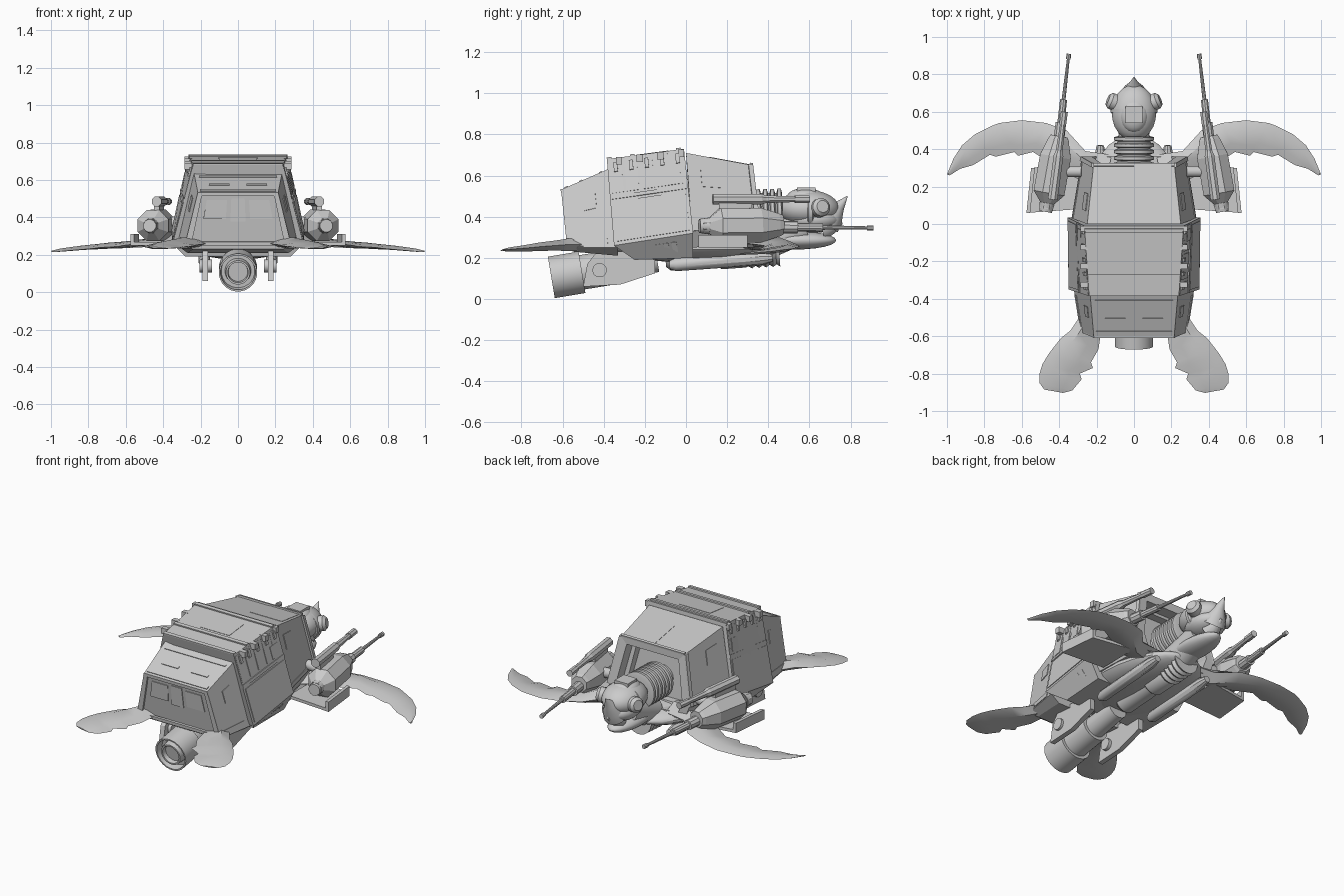
import bpy, bmesh, math
from mathutils import Vector

if "Cube" in bpy.data.objects:
    bpy.data.objects.remove(bpy.data.objects["Cube"])

grey = bpy.data.materials.new("light_grey")
grey.use_nodes = True
grey.diffuse_color = (0.6, 0.6, 0.6, 1)
grey.node_tree.nodes["Principled BSDF"].inputs["Base Color"].default_value = (0.6, 0.6, 0.6, 1)


def loft(name, rings, smooth=False, mirror=False):
    """Skin a chain of equal-length rings and cap both ends."""
    bm = bmesh.new()
    rows = [[bm.verts.new(p) for p in ring] for ring in rings]
    n = len(rows[0])
    for r, s in zip(rows, rows[1:]):
        for i in range(n):
            bm.faces.new((r[i], r[(i + 1) % n], s[(i + 1) % n], s[i]))
    bm.faces.new(rows[0])
    bm.faces.new(rows[-1])
    bmesh.ops.recalc_face_normals(bm, faces=bm.faces)
    mesh = bpy.data.meshes.new(name)
    bm.to_mesh(mesh)
    bm.free()
    mesh.materials.append(grey)
    ob = bpy.data.objects.new(name, mesh)
    bpy.context.collection.objects.link(ob)
    if mirror:
        ob.modifiers.new("mirror", 'MIRROR').use_mirror_merge = False
    if smooth:
        bpy.ops.object.select_all(action='DESELECT')
        ob.select_set(True)
        bpy.context.view_layer.objects.active = ob
        bpy.ops.object.shade_smooth_by_angle(angle=math.radians(35))
    return ob


def lathe(name, start, end, profile, n=24, smooth=True, mirror=False, squash=1):
    """Turn (fraction along axis, radius) pairs around the line start-end."""
    a, b = Vector(start), Vector(end)
    d = (b - a).normalized()
    up = Vector((0, 0, 1)) if abs(d.z) < 0.9 else Vector((0, 1, 0))
    side = d.cross(up).normalized()
    up = side.cross(d)
    rings = []
    for t, r in profile:
        ang = [2 * math.pi * (i + 0.5) / n for i in range(n)]
        rings.append([a.lerp(b, t) + r * (side * math.cos(k) + up * squash * math.sin(k)) for k in ang])
    return loft(name, rings, smooth, mirror)


def ovoid(name, centre, size):
    """Ellipsoid stretched along y."""
    c, (sx, sy, sz) = Vector(centre), size
    prof = [(0.5 - 0.5 * math.cos(math.pi * i / 12), sx * max(0.02, math.sin(math.pi * i / 12))) for i in range(13)]
    return lathe(name, c - Vector((0, sy, 0)), c + Vector((0, sy, 0)), prof, squash=sz / sx)


def both(half):
    """Complete a half cross-section into a closed ring."""
    return [Vector(p) for p in half] + [Vector((-x, y, z)) for x, y, z in reversed(half)]


def panel(name, quad, u0, u1, v0, v1, mirror=True, h=0.008):
    """Thin raised plate lying on a quad, in quad fractions."""
    a, b, c, d = [Vector(p) for p in quad]
    n = (b - a).cross(d - a).normalized()
    pts = [a.lerp(b, u).lerp(d.lerp(c, u), v) for u, v in ((u0, v0), (u1, v0), (u1, v1), (u0, v1))]
    return loft(name, [[p - n * 0.004 for p in pts], [p + n * (h - 0.004) for p in pts]], mirror=mirror)


def box(name, lo, hi, mirror=False):
    (x, y, z), (X, Y, Z) = lo, hi
    return loft(name, [[(x, y, k), (X, y, k), (X, Y, k), (x, Y, k)] for k in (z, Z)], mirror=mirror)


# Shell modules: half sections listed roof, eave, floor
rear_a = [(.215, -.6, .535), (.285, -.57, .25), (.24, -.55, .23)]
rear_b = [(.235, -.37, .635), (.325, -.33, .25), (.27, -.33, .21)]
mid_a = [(.24, -.385, .68), (.35, -.35, .26), (.28, -.25, .19)]
mid_b = [(.265, -.01, .73), (.355, .035, .32), (.29, .035, .2)]
fore_a = [(.25, 0, .71), (.33, .03, .33), (.28, .03, .25)]
fore_b = [(.215, .325, .65), (.275, .36, .36), (.24, .36, .27)]
loft("rear_shell", [both(rear_a), both(rear_b)])
loft("middle_shell", [both(mid_a), both(mid_b)])
centre = Vector((0, .34, .44))
rim = [centre + (p - centre) * 0.82 for p in both(fore_b)]
for p, q in zip(rim, both(fore_b)):
    p.y = q.y
loft("front_shell", [both(fore_a), both(fore_b), rim, [p - Vector((0, .22, 0)) for p in rim]])
frame = [centre + (p - centre) * 0.72 for p in both(fore_b)]
loft("doorway_frame", [[p + Vector((0, dy, 0)) for p in ring]
     for ring, dy in ((rim, -.12), (rim, -.07), (frame, -.07), (frame, -.12))])


def flip(p):
    return (-p[0], p[1], p[2])


def wall(a, b):
    return (a[1], b[1], b[0], a[0])


def roof(a, b):
    return (flip(a[0]), a[0], b[0], flip(b[0]))


# Wall plates, windows and doors
rw, mw, fw = wall(rear_a, rear_b), wall(mid_a, mid_b), wall(fore_a, fore_b)
panel("rear_side_window", rw, .4, .65, .55, .77)
panel("rear_side_skirt", rw, .0, .8, .02, .12)
panel("middle_door", mw, .04, .96, .04, .5)
panel("middle_upper_rail", mw, .0, 1, .53, .57)
panel("middle_square_hatch", mw, .75, .92, .6, .78)
for i in range(5):
    panel(f"upper_slat_{i}", mw, .02 + i * .2, .18 + i * .2, .6, .97, h=.005)
    panel(f"upper_vent_{i}", mw, .08 + i * .2, .13 + i * .2, .84, .95, h=.014)
skirt = (mid_a[2], mid_b[2], mid_b[1], mid_a[1])
for i in range(3):
    panel(f"skirt_vent_{i}", skirt, .48 + i * .11, .55 + i * .11, .3, .75)
panel("front_side_window", fw, .2, .48, .58, .83)
panel("front_side_trim", fw, .0, 1, .0, .06)
panel("front_corner_post", fw, .93, 1, .0, 1, h=.016)

# Roof plates
rr, mr, fr = roof(rear_a, rear_b), roof(mid_a, mid_b), roof(fore_a, fore_b)
panel("rear_roof_trim", rr, .03, .97, .03, .12, False)
panel("rear_roof_bar", rr, .05, .95, .78, .84, False)
panel("rear_roof_slot", rr, .6, .85, .35, .42)
for i, v in enumerate((.0, .3, .9)):
    panel(f"roof_strip_{i}", mr, 0, 1, v, v + .06, False, .012)
panel("middle_roof_hatch", mr, .3, .7, .42, .8, False, .006)
panel("front_roof_plate", fr, .5, .96, .35, .95, False, .006)
panel("front_roof_lip", fr, 0, 1, .95, 1, False, .014)
for i in range(4):
    y = -.34 + i * .1
    box(f"roof_edge_lug_{i}", (.245, y, .655 + i * .012), (.285, y + .03, .69 + i * .012), True)

# Tail face: frame, door and two slanted windows
tail = (flip(rear_a[1]), rear_a[1], rear_a[0], flip(rear_a[0]))
panel("tail_top_trim", tail, 0, 1, .93, 1, False, .014)
panel("tail_bottom_trim", tail, 0, 1, .0, .07, False, .014)
panel("tail_side_trim", tail, .94, 1, .07, .93, h=.012)
panel("tail_door", tail, .42, .58, .45, .88, False)
window = [tail[0], tail[1], tail[2], tail[3]]
panel("tail_window", window, .63, .87, .5, .85)

# Belly, engine and underside tubes
ovoid("belly", (0, .06, .25), (.27, .42, .075))
lathe("engine", (0, -.655, .105), (0, -.14, .19),
      [(.05, .03), (.05, .052), (0, .055), (0, .065), (.09, .07), (.09, .09), (0, .094), (0, .103),
       (.29, .103), (.29, .085), (.62, .085), (.62, .065), (1, .06)])
lathe("belly_tube", (0, -.1, .2), (0, .47, .24),
      [(0, .045), (.04, .065), (.45, .065), (.47, .075), (.68, .075)] +
      [(.7 + i * .03, .07 + .012 * (i % 2)) for i in range(10)])
strut = [(-.5, .06), (-.48, .17), (-.43, .235), (-.3, .23), (-.15, .19), (-.15, .125), (-.32, .07)]
loft("engine_struts", [[(x, y, z) for y, z in strut] for x in (.16, .19)], mirror=True)
lathe("strut_hubs", (.14, -.42, .14), (.205, -.42, .14), [(0, .035), (1, .035)], 16, mirror=True)
lathe("belly_pipes", (.18, -.08, .165), (.18, .42, .2), [(0, .02), (.06, .032), (.9, .032), (1, .02)], 10, mirror=True)

# Neck with ribs, head, jaw and beak
ribs = [(0, .07), (.4, .075)]
for i in range(6):
    t = .42 + i * .095
    ribs += [(t, .088), (t + .015, .108), (t + .06, .108), (t + .075, .088)]
lathe("ribbed_neck", (0, .12, .42), (0, .48, .43), ribs)
ovoid("head", (0, .595, .44), (.12, .15, .09))
ovoid("crown", (0, .58, .495), (.075, .09, .045))
box("crown_plate", (-.045, .54, .52), (.045, .63, .543))
ovoid("cheeks", (0, .62, .385), (.105, .13, .065))
ovoid("chin", (0, .53, .285), (.085, .2, .045))
lathe("throat", (0, .36, .27), (0, .58, .35), [(0, .09), (1, .075)])
lathe("beak", (0, .68, .37), (0, .785, .5), [(0, .075), (.3, .06), (.6, .03), (1, .002)], 16)
lathe("lower_beak", (0, .66, .34), (0, .76, .37), [(0, .06), (.6, .035), (1, .006)], 12)
lathe("brow_band", (0, .59, .43), (0, .62, .43), [(0, .118), (.2, .126), (.8, .126), (1, .116)], squash=.78)
lathe("eye_guards", (.09, .645, .44), (.14, .665, .45), [(0, .045), (.7, .045), (1, .03)], 16, mirror=True)


# Flippers: each station is leading x, y, trailing x, y, height, thickness
def flipper(name, stations):
    rings = []
    for lx, ly, tx, ty, z, h in stations:
        a, b = Vector((lx, ly, z)), Vector((tx, ty, z - .006))
        up = Vector((0, 0, h))
        rings.append([a, a.lerp(b, .3) + up, a.lerp(b, .7) + up * .6, b,
                      a.lerp(b, .7) - up * .6, a.lerp(b, .3) - up])
    loft(name, rings, True, True)


flipper("front_flippers", [
    (.12, .37, .16, .15, .29, .05), (.26, .39, .3, .24, .285, .045), (.36, .5, .42, .31, .275, .03),
    (.47, .54, .54, .385, .265, .022), (.6, .555, .62, .365, .255, .018), (.72, .54, .64, .385, .25, .016),
    (.76, .525, .74, .36, .245, .014), (.85, .48, .77, .37, .24, .012), (.92, .42, .86, .315, .232, .01),
    (.965, .35, .93, .295, .226, .008), (1, .265, .985, .26, .22, .004)])
flipper("rear_flippers", [
    (.26, -.45, .14, -.5, .265, .03), (.34, -.57, .18, -.6, .265, .03), (.39, -.61, .19, -.67, .262, .025),
    (.43, -.66, .23, -.74, .258, .022), (.46, -.7, .22, -.77, .255, .02), (.49, -.75, .29, -.8, .25, .017),
    (.505, -.8, .28, -.83, .246, .014), (.505, -.85, .33, -.89, .242, .01), (.48, -.885, .38, -.903, .24, .004)])

# Gun pods, barrels and brackets
lathe("gun_pods", (.47, .08, .355), (.4, .47, .36),
      [(0, .04), (.08, .04), (.22, .09), (.72, .09), (.95, .06), (1, .05)], 8, False, True)
lathe("pod_end_caps", (.473, .065, .355), (.465, .11, .355), [(0, .035), (1, .042)], 12, mirror=True)
lathe("long_barrels", (.405, .42, .35), (.348, .91, .345),
      [(0, .03), (.25, .03), (.25, .02), (.5, .02), (.5, .011), (.94, .008), (.94, .013), (1, .013)], 10, mirror=True)
lathe("upper_barrels", (.435, .13, .485), (.372, .6, .485),
      [(0, .028), (.5, .028), (.55, .02), (.85, .015), (.85, .02), (1, .02)], 8, False, True)
loft("barrel_mounts", [[(.42, .16, z), (.45, .16, z), (.425, .32, z), (.395, .32, z)] for z in (.42, .49)], mirror=True)
lathe("pod_axles", (.28, .28, .38), (.4, .28, .37), [(0, .03), (1, .03)], 12, mirror=True)
loft("pod_brackets", [[(.29, y0, z), (.565, .06, z), (.54, .3, z), (.29, y1, z)]
     for y0, y1, z in ((.08, .34, .25), (.08, .34, .268))], mirror=True)
loft("bracket_lips", [[(.555, .06, z), (.575, .06, z), (.55, .3, z), (.53, .3, z)] for z in (.25, .31)], mirror=True)
